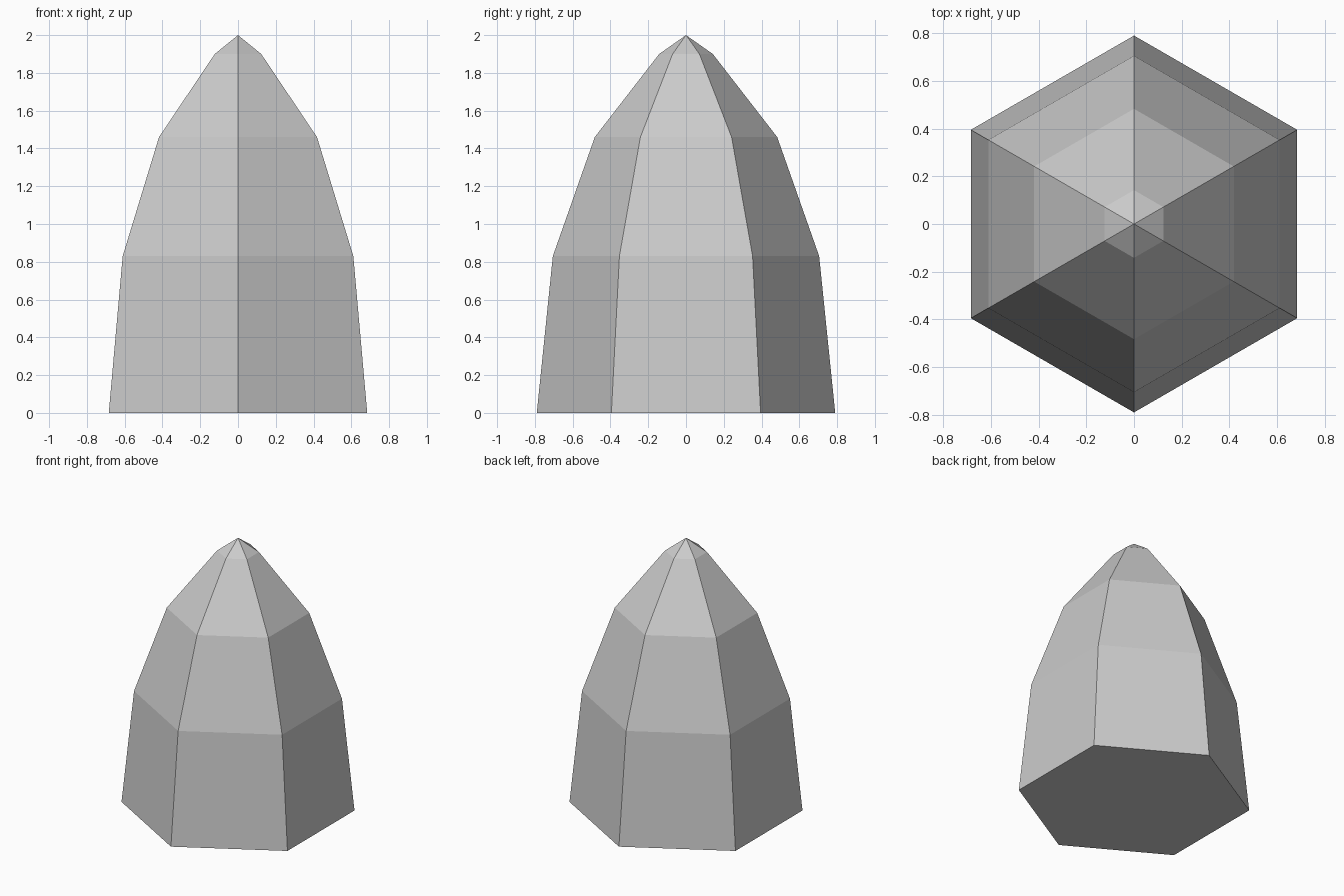
import bpy
import bmesh
from math import cos, sin, pi

cube = bpy.data.objects.get("Cube")
if cube:
    bpy.data.objects.remove(cube, do_unlink=True)

# Plain grey material
GREY = (0.6, 0.6, 0.6, 1.0)
grey = bpy.data.materials.new("plain_grey")
grey.use_nodes = True
grey.diffuse_color = GREY
grey.node_tree.nodes["Principled BSDF"].inputs["Base Color"].default_value = GREY

# Six-sided pointed body: (radius, height) rings below a single tip
SIDES = 6
PROFILE = [(0.79, 0.0), (0.705, 0.83), (0.483, 1.46), (0.142, 1.90)]
TIP_HEIGHT = 2.0

bm = bmesh.new()
rings = []
for radius, z in PROFILE:
    angles = [pi / 2 + 2 * pi * i / SIDES for i in range(SIDES)]
    rings.append([bm.verts.new((radius * cos(a), radius * sin(a), z)) for a in angles])
tip = bm.verts.new((0, 0, TIP_HEIGHT))

# Base, side bands and tip facets
bm.faces.new(rings[0][::-1])
for i in range(SIDES):
    j = (i + 1) % SIDES
    for low, high in zip(rings, rings[1:]):
        bm.faces.new((low[i], low[j], high[j], high[i]))
    bm.faces.new((rings[-1][i], rings[-1][j], tip))
bmesh.ops.recalc_face_normals(bm, faces=bm.faces)

mesh = bpy.data.meshes.new("pointed_body")
bm.to_mesh(mesh)
bm.free()
mesh.materials.append(grey)
body = bpy.data.objects.new("pointed_body", mesh)
bpy.context.collection.objects.link(body)
